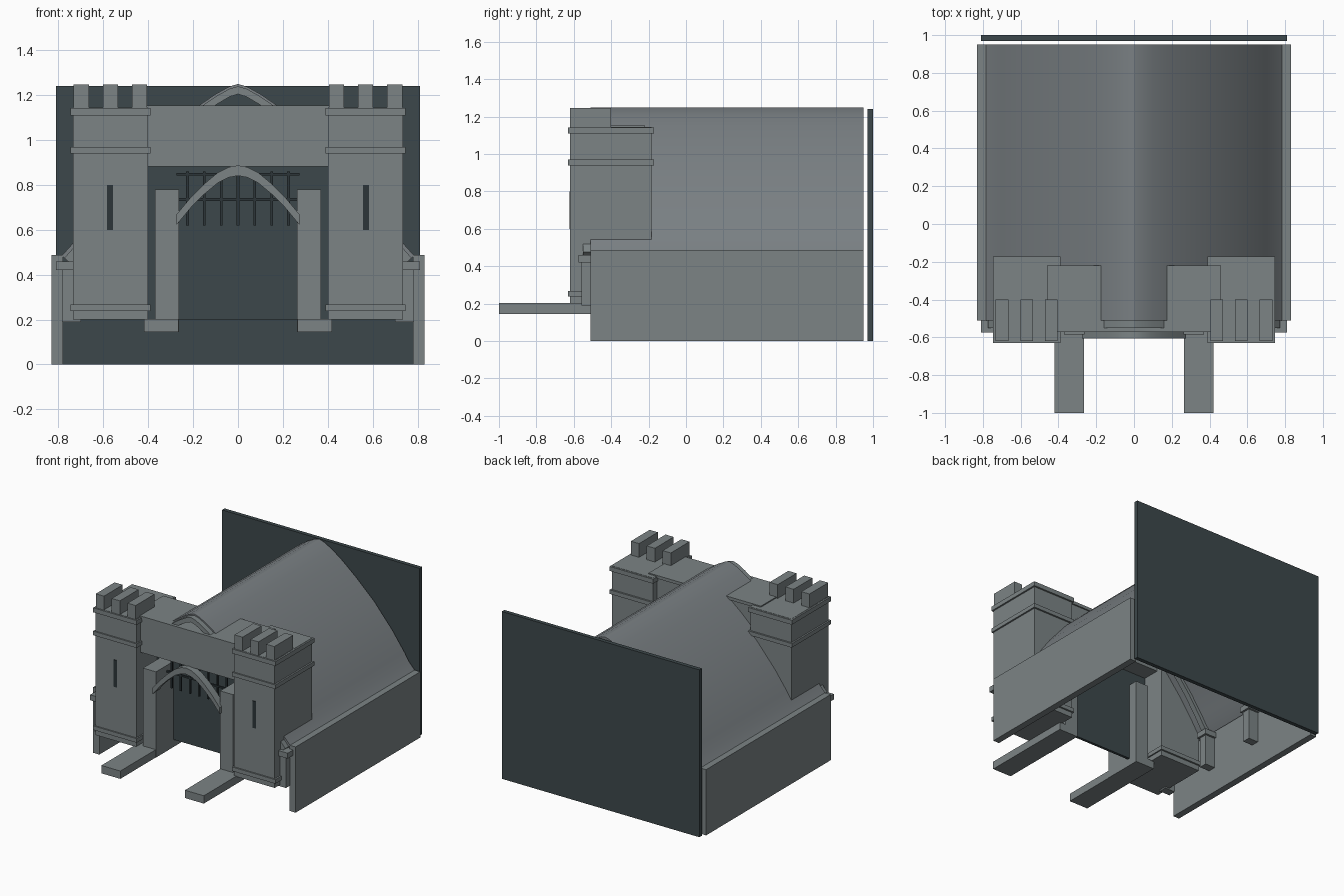
import bpy, bmesh
from math import radians

cube = bpy.data.objects.get("Cube")
if cube:
    bpy.data.objects.remove(cube, do_unlink=True)


def material(name, r, g, b):
    m = bpy.data.materials.new(name)
    m.use_nodes = True
    m.diffuse_color = (r, g, b, 1)
    m.node_tree.nodes["Principled BSDF"].inputs["Base Color"].default_value = (r, g, b, 1)
    return m


stone = material("grey stone", 0.20, 0.23, 0.235)
roof = material("roof grey", 0.195, 0.217, 0.23)
dark = material("dark slate", 0.046, 0.064, 0.07)
iron = material("dark iron", 0.025, 0.036, 0.04)


def finish(bm, name, mat):
    bmesh.ops.recalc_face_normals(bm, faces=bm.faces)
    me = bpy.data.meshes.new(name)
    bm.to_mesh(me)
    bm.free()
    me.materials.append(mat)
    ob = bpy.data.objects.new(name, me)
    bpy.context.collection.objects.link(ob)
    return ob


def box(name, xs, ys, zs, mat=stone):
    bm = bmesh.new()
    bmesh.ops.create_cube(bm, size=1)
    for v in bm.verts:
        v.co = [(a + b) / 2 + c * (b - a) for c, (a, b) in zip(v.co, (xs, ys, zs))]
    return finish(bm, name, mat)


def pair(name, xs, ys, zs, mat=stone):
    """A box and its mirror image across x = 0."""
    box("left_" + name, xs, ys, zs, mat)
    box("right_" + name, (-xs[1], -xs[0]), ys, zs, mat)


def arch(name, half, ys, thick, scale, mat):
    """Symmetric arched band extruded along y from half an outer profile."""
    outer = [(-x, z) for x, z in reversed(half[1:])] + list(half)
    inner = [(x * scale, z - thick) for x, z in outer]
    bm = bmesh.new()
    rings = []
    for (ox, oz), (ix, iz) in zip(outer, inner):
        rings.append([bm.verts.new(p) for p in (
            (ox, ys[0], oz), (ox, ys[1], oz), (ix, ys[1], iz), (ix, ys[0], iz))])
    for a, b in zip(rings, rings[1:]):
        for i in range(4):
            j = (i + 1) % 4
            bm.faces.new((a[i], a[j], b[j], b[i]))
    bm.faces.new(rings[0])
    bm.faces.new(rings[-1])
    ob = finish(bm, name, mat)
    bpy.ops.object.select_all(action='DESELECT')
    ob.select_set(True)
    bpy.context.view_layer.objects.active = ob
    bpy.ops.object.shade_smooth_by_angle(angle=radians(30))
    return ob


# Hall: side walls, vaulted roof, back wall
pair("side_wall", (0.78, 0.83), (-0.51, 0.95), (0, 0.487))
vault = [(0, 1.25), (0.04, 1.238), (0.1, 1.205), (0.18, 1.15), (0.3, 1.05),
         (0.45, 0.91), (0.6, 0.735), (0.7, 0.597), (0.74, 0.535), (0.785, 0.485)]
arch("vault_roof", vault, (-0.51, 0.95), 0.03, 0.965, roof)
box("back_wall", (-0.81, 0.81), (0.97, 1.0), (0, 1.24), dark)

# Ribs resting on capped wall pillars
rib = [(x * 0.985, z - 0.01) for x, z in vault]
for i, y in enumerate((-0.53, -0.1, 0.36, 0.81)):
    arch(f"roof_rib_{i}", rib, (y - 0.02, y + 0.02), 0.035, 0.95, stone)
    pair(f"wall_pillar_{i}", (0.7, 0.785), (y - 0.03, y + 0.03), (0.19, 0.42))
    pair(f"pillar_cap_{i}", (0.685, 0.81), (y - 0.045, y + 0.045), (0.42, 0.46))

# Towers with bands, battlements and arrow slits
pair("tower", (0.4, 0.735), (-0.62, -0.185), (0.2, 1.145))
for name, z0, z1 in (("base", 0.238, 0.268), ("middle", 0.94, 0.97), ("top", 1.11, 1.143)):
    pair("tower_band_" + name, (0.39, 0.747), (-0.63, -0.172), (z0, z1))
for i in range(3):
    x = 0.405 + i * 0.13
    pair(f"battlement_{i}", (x, x + 0.067), (-0.62, -0.4), (1.14, 1.247))
pair("arrow_slit", (0.557, 0.583), (-0.624, -0.617), (0.6, 0.8), iron)

# Gatehouse: lintel, walkway, jambs, pointed arch
box("lintel", (-0.41, 0.41), (-0.57, -0.23), (0.883, 1.13))
box("walkway", (-0.46, 0.46), (-0.572, -0.22), (1.13, 1.153))
pair("gate_jamb", (0.263, 0.37), (-0.585, -0.29), (0.145, 0.78))
pair("entrance_beam", (0.265, 0.42), (-1.0, -0.29), (0.145, 0.203))
gate = [(0, 0.887), (0.04, 0.88), (0.09, 0.855), (0.15, 0.805), (0.21, 0.745), (0.275, 0.667)]
arch("gate_arch", gate, (-0.607, -0.55), 0.046, 1.0, stone)
box("gate_panel", (-0.42, 0.42), (-0.38, -0.36), (0.2, 0.95), dark)

# Portcullis
for i in range(-3, 4):
    x = i * 0.075
    box(f"portcullis_bar_{i + 3}", (x - 0.006, x + 0.006), (-0.46, -0.448), (0.62, 0.86), iron)
for i, z in enumerate((0.735, 0.848)):
    box(f"portcullis_rail_{i}", (-0.275, 0.275), (-0.46, -0.448), (z - 0.006, z + 0.006), iron)
